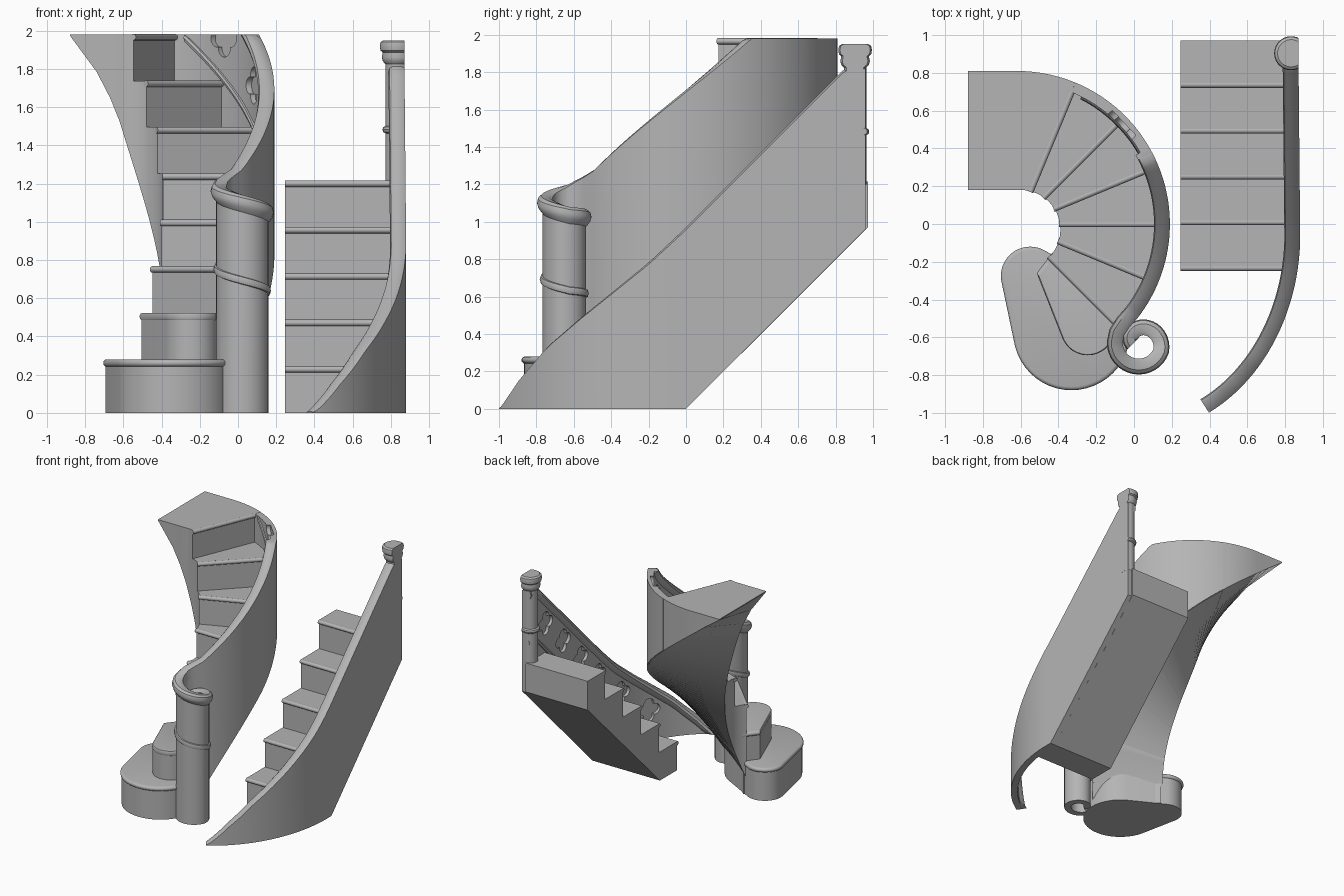
import bpy, bmesh, math
from mathutils import Vector
from mathutils.geometry import convex_hull_2d, interpolate_bezier

if "Cube" in bpy.data.objects:
    bpy.data.objects.remove(bpy.data.objects["Cube"])

stone = bpy.data.materials.new("stone_grey")
stone.use_nodes = True
GREY = (0.46, 0.46, 0.46, 1)
stone.diffuse_color = GREY
stone.node_tree.nodes["Principled BSDF"].inputs["Base Color"].default_value = GREY

parts = []
CUT = 1.98            # flat top of the curved flight
RISE = 0.243
CENTRE = Vector((-0.62, 0))     # centre of the curved flight


def finish(name, bm):
    bmesh.ops.recalc_face_normals(bm, faces=bm.faces)
    mesh = bpy.data.meshes.new(name)
    bm.to_mesh(mesh)
    bm.free()
    mesh.materials.append(stone)
    ob = bpy.data.objects.new(name, mesh)
    bpy.context.collection.objects.link(ob)
    parts.append(ob)
    return ob


def add_loft(bm, rings):
    """Skin closed cross-sections and cap both ends."""
    vs = [[bm.verts.new(p) for p in r] for r in rings]
    n = len(rings[0])
    for a, b in zip(vs, vs[1:]):
        for i in range(n):
            j = (i + 1) % n
            bm.faces.new((a[i], a[j], b[j], b[i]))
    bm.faces.new(vs[0])
    bm.faces.new(vs[-1])


def loft(name, rings):
    bm = bmesh.new()
    add_loft(bm, rings)
    return finish(name, bm)


def rod(name, a, b, r=0.017):
    a, b = Vector(a), Vector(b)
    side = (b - a).normalized().cross(Vector((0, 0, 1)))
    ring = [side * (r * math.cos(t)) + Vector((0, 0, r * math.sin(t)))
            for t in [math.tau * i / 12 for i in range(12)]]
    return loft(name, [[p + o for o in ring] for p in (a, b)])


def slab(name, outline, z0, z1):
    return loft(name, [[(x, y, z) for x, y in outline] for z in (z0, z1)])


def middle(outline):
    return sum((Vector(p) for p in outline), Vector((0, 0))) / len(outline)


def round_slab(name, outline, z0, z1):
    """Slab with a rounded rim."""
    c = middle(outline)
    rings = []
    for i in range(7):
        t = math.pi * i / 6
        grow = 1 - 0.05 * (1 - math.sin(t))
        z = (z0 + z1) / 2 - (z1 - z0) / 2 * math.cos(t)
        rings.append([(*(c + (Vector(p) - c) * grow), z) for p in outline])
    return loft(name, rings)


def disc(x, y, r):
    return [(x + r * math.cos(math.tau * i / 48), y + r * math.sin(math.tau * i / 48)) for i in range(48)]


def hull(points):
    return [points[i] for i in convex_hull_2d(points)]


# --- balustrades: stations are (position, rail height, underside height) ---
def frames(stations):
    out = []
    for i, (p, top, low) in enumerate(stations):
        d = stations[min(i + 1, len(stations) - 1)][0] - stations[max(i - 1, 0)][0]
        d.normalize()
        out.append((p, Vector((-d.y, d.x)), top, low))
    return out


def sweep(name, frs, section):
    return loft(name, [[(*(p + n * u), min(CUT, max(0, top + dz))) for u, dz in section]
                       for p, n, top, low in frs])


RAIL = [(-.04, -.09), (-.04, -.012), (-.02, 0), (.02, 0), (.038, -.015),
        (.044, -.04), (.036, -.065), (.015, -.09)]
BEAD = [(.01, -.47), (.024, -.465), (.029, -.447), (.024, -.43), (.01, -.425)]


def quatrefoil(bm, p, n, z):
    """Four-lobed prism sunk into the inner face of a wall."""
    along = Vector((n.y, -n.x))
    rings = []
    for u in (-0.01, 0.04):
        ring = []
        for i in range(48):
            t = math.tau * i / 48
            f = (t + math.pi / 4) % (math.pi / 2) - math.pi / 4
            r = .052 * math.cos(f) + math.sqrt(.045 ** 2 - (.052 * math.sin(f)) ** 2)
            ring.append((*(p + n * u + along * (r * math.cos(t))), z + r * math.sin(t)))
        rings.append(ring)
    add_loft(bm, rings)


def balustrade(label, stations, is_window):
    frs = frames(stations)
    wall = loft(label + "_wall", [
        [(*(p + n * u), z) for u, z in
         ((-.04, low), (-.04, max(low + .005, min(CUT, top - .02))),
          (.015, max(low + .005, min(CUT, top - .02))), (.015, low))]
        for p, n, top, low in frs])
    bm = bmesh.new()
    for i, (p, n, top, low) in enumerate(frs):
        if is_window(i):
            quatrefoil(bm, p, n, top - .23)
    cutter = finish(label + "_cutter", bm)
    cutter.hide_render = True
    parts.remove(cutter)
    mod = wall.modifiers.new("windows", "BOOLEAN")
    mod.operation, mod.solver, mod.object = "DIFFERENCE", "EXACT", cutter
    bpy.context.view_layer.objects.active = wall
    bpy.ops.object.modifier_apply(modifier=mod.name)
    bpy.data.objects.remove(cutter)
    sweep(label + "_handrail", [f for f in frs if f[2] < CUT + .07], RAIL)
    sweep(label + "_bead", [f for f in frs if .48 < f[2] < CUT + .43], BEAD)


# --- straight flight ---
START, GOING = -0.232, 0.2425
profile = [(0, 0), (START, 0)]
for k in range(5):
    y = START + GOING * k
    profile += [(y, RISE * (k + 1)), (y + GOING if k < 4 else .972, RISE * (k + 1))]
profile.append((0.972, 0.97))
loft("straight_steps", [[(x, y, z) for y, z in profile] for x in (0.245, 0.83)])
for k in range(5):
    y, z = START + GOING * k, RISE * (k + 1) - .015
    rod("straight_nosing", (0.245, y, z), (0.82, y, z))

HEIGHTS = [(-.97, 0), (-.86, .17), (-.72, .34), (-.55, .49), (-.2, .78), (0, .97), (.86, 1.83), (2, 1.83)]


def rail_height(y):
    for (a, za), (b, zb) in zip(HEIGHTS, HEIGHTS[1:]):
        if y <= b:
            return za + (zb - za) * max(0, y - a) / (b - a)


path = [Vector(p[:2]) for p in interpolate_bezier(
    Vector((.375, -.965)), Vector((.65, -.8)), Vector((.832, -.46)), Vector((.84, -.08)), 24)]
path += [Vector((.84 - .01 * i / 26, -.08 + 1.04 * i / 26)) for i in range(1, 27)]
balustrade("straight", [(p, rail_height(p.y), max(0, p.y)) for p in path],
           lambda i: i >= 13 and (i - 19) % 6 == 0 and i < 46)

# Newel post, sliced flush with the outer face of the wall
NEWEL = [(.06, 1.2), (.06, 1.463), (.072, 1.47), (.076, 1.483), (.072, 1.495), (.06, 1.502),
         (.06, 1.825), (.074, 1.84), (.079, 1.86), (.075, 1.88), (.075, 1.887), (.086, 1.896),
         (.09, 1.92), (.086, 1.94), (.072, 1.95)]
bm = bmesh.new()
add_loft(bm, [[(x, y, z) for x, y in disc(.832, .904, r)] for r, z in NEWEL])
bmesh.ops.bisect_plane(bm, geom=bm.verts[:] + bm.edges[:] + bm.faces[:],
                       plane_co=(.871, 0, 0), plane_no=(1, 0, 0), clear_outer=True)
bmesh.ops.holes_fill(bm, edges=[e for e in bm.edges if e.is_boundary])
finish("newel_post", bm)


# --- curved flight ---
def soffit(t):
    """Underside heights at the inner and the outer edge."""
    return max(0, 0.6 + 0.59 * t), max(0, 0.81 + 0.619 * t - .5 * min(0, t) ** 2)


def on_arc(r, t):
    return CENTRE + Vector((math.cos(t), math.sin(t))) * r


def well(t):
    """Distance to the slightly offset round stairwell along a ray."""
    c = Vector((.02, -.03))
    along = c.dot((math.cos(t), math.sin(t)))
    return along + math.sqrt(along ** 2 - c.length_squared + .21 ** 2)


def section(t, outer, top):
    a, b, (low_a, low_b) = on_arc(well(t), t), on_arc(outer, t), soffit(t)
    return [(*a, low_a), (*b, low_b), (*b, top), (*a, top)]


for k in range(3, 9):
    t0 = math.radians(-45 + 22.5 * (k - 3))
    top = .28 + RISE * (k - 1)
    last = k == 8
    rings = [section(t0 + math.radians(22.5) * i / 8, .81 if last else .8, top) for i in range(9)]
    if last:    # landing tapers to a thin edge
        for x, low_a, low_b in ((-.67, 1.65, 1.82), (-.74, 1.785, 1.875), (-.88, 1.975, 1.975)):
            rings.append([(x, .18, low_a), (x, .81, low_b), (x, .81, top), (x, .18, top)])
    loft("landing" if last else "winder_step", rings)
    rod("winder_nosing", (*on_arc(well(t0) - .004, t0), top - .015), (*on_arc(.76, t0), top - .015))

# Rounded bottom steps
for name, outline, top in (
        ("bottom_step", hull(disc(-.55, -.275, .155) + disc(-.33, -.57, .31)), .28),
        ("second_step", hull(disc(-.245, -.55, .145) + [(-.515, -.26), (-.43, -.15), (-.05, -.47)]), .523)):
    mid = middle(outline)
    slab(name, [tuple(mid + (Vector(p) - mid) * .965) for p in outline], 0, top - .02)
    round_slab(name + "_nosing", outline, top - .038, top)

# Scrolled wall: the volute unwinds into the arc
stations = []
for i in range(38):
    a = 550 - 10 * i
    r = .125 if a < 340 else .125 - .095 * (a - 340) / 210
    z = 1.2 - .12 * (a - 180) / 180 if a < 360 else 1.08 - .04 * (a - 360) / 190
    t = math.radians(a)
    stations.append((Vector((.025 + r * math.cos(t), -.628 + r * math.sin(t))), z, 0))
stations.append((Vector((-.09, -.575)), 1.225, 0))
stations.append((Vector((-.056, -.523)), 1.25, .08))
first = len(stations)
for i in range(49):
    t = math.radians(-38 + 105.5 * i / 48)
    stations.append((on_arc(.77, t), 1.705 + .64 * t, soffit(t)[1] + .003))
balustrade("curved", stations, lambda i: i > first and (i - first - 27) % 10 == 0 and i - first < 40)

# Smooth curves, crisp corners
bpy.ops.object.select_all(action="DESELECT")
for ob in parts:
    ob.select_set(True)
bpy.context.view_layer.objects.active = parts[0]
bpy.ops.object.shade_smooth_by_angle(angle=math.radians(35))
